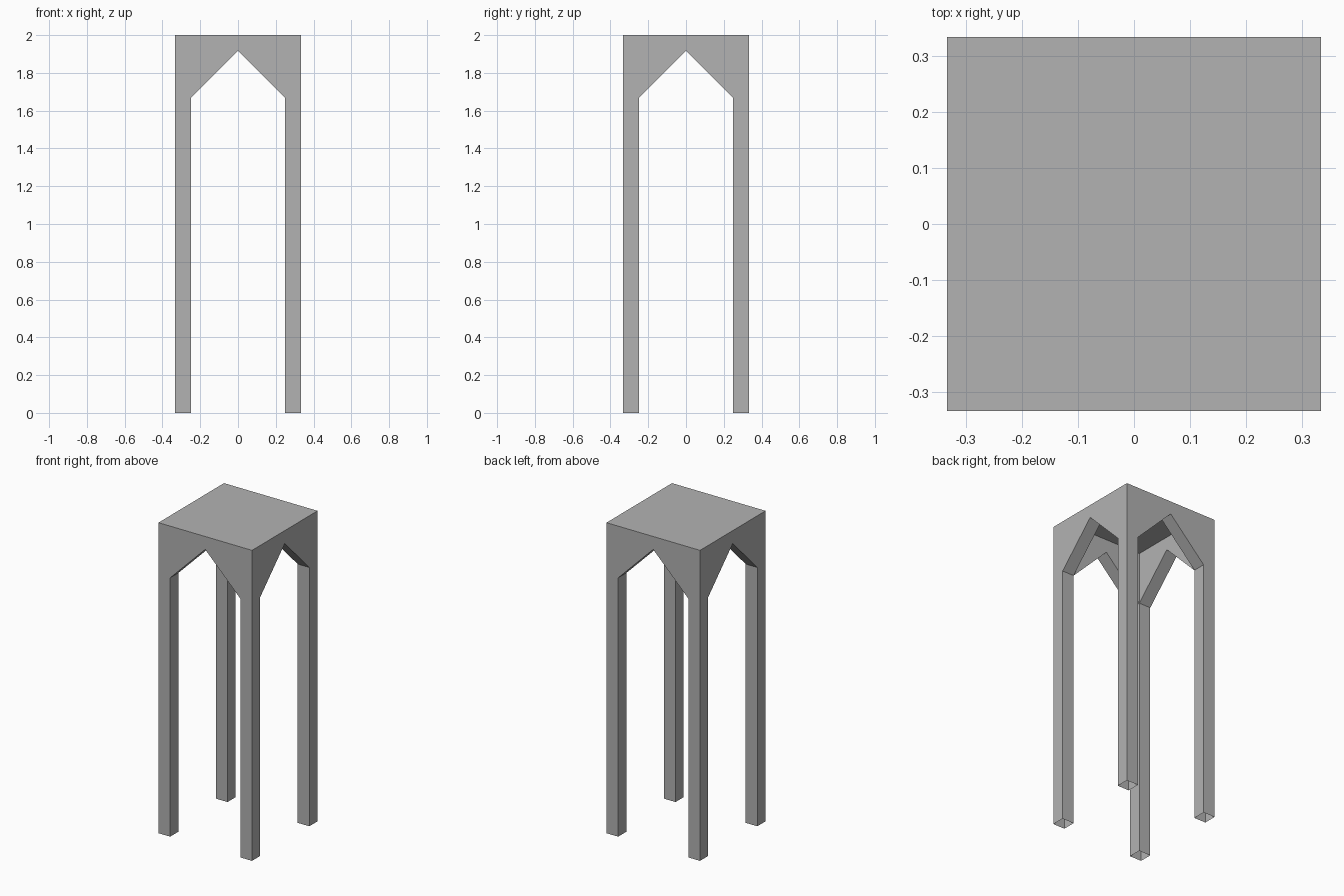
import bpy
import bmesh
from math import pi
from mathutils import Matrix, Vector

# Remove the default cube
cube = bpy.data.objects.get("Cube")
if cube:
    bpy.data.objects.remove(cube, do_unlink=True)

OUT = 1 / 3       # half width of the tower
INN = 1 / 4       # half width of each opening
SPRING = 5 / 3    # height where the arch starts
APEX = 23 / 12    # height of the arch tip
TOP = 2.0

grey = bpy.data.materials.new("plain grey")
grey.use_nodes = True
grey.diffuse_color = (0.448, 0.448, 0.448, 1)
grey.node_tree.nodes["Principled BSDF"].inputs["Base Color"].default_value = grey.diffuse_color


def add_object(name, bm):
    mesh = bpy.data.meshes.new(name)
    bm.to_mesh(mesh)
    bm.free()
    mesh.materials.append(grey)
    obj = bpy.data.objects.new(name, mesh)
    bpy.context.scene.collection.objects.link(obj)
    return obj


def arched_side(name, angle):
    """One side: outer wall with its leg faces, inner wall and arch reveal."""
    bm = bmesh.new()

    def face(points, normal=None):
        f = bm.faces.new([bm.verts.new(p) for p in points])
        f.normal_update()
        if normal and f.normal.dot(Vector(normal)) < 0:
            f.normal_flip()

    opening = [(-INN, 0), (-INN, SPRING), (0, APEX), (INN, SPRING), (INN, 0)]
    outer = opening + [(OUT, 0), (OUT, TOP), (-OUT, TOP), (-OUT, 0)]
    inner = opening[1:4] + [(INN, TOP), (-INN, TOP)]
    face([(x, -OUT, z) for x, z in outer], (0, -1, 0))
    face([(x, -INN, z) for x, z in inner], (0, 1, 0))

    # Reveal between the two walls, facing into the opening
    for (x0, z0), (x1, z1) in zip(opening, opening[1:]):
        face([(x0, -OUT, z0), (x1, -OUT, z1), (x1, -INN, z1), (x0, -INN, z0)],
             (-(x0 + x1), 0, -0.1))

    bmesh.ops.remove_doubles(bm, verts=bm.verts, dist=0.0001)
    bm.transform(Matrix.Rotation(angle, 4, "Z"))
    add_object(name, bm)


# Four arched sides; neighbouring sides form the hollow legs
for i, side in enumerate(("front", "left", "back", "right")):
    arched_side(side + "_arched_side", i * pi / 2)

# Flat top sheet
bm = bmesh.new()
bmesh.ops.create_grid(bm, x_segments=1, y_segments=1, size=OUT,
                      matrix=Matrix.Translation((0, 0, TOP)))
add_object("flat_top", bm)
